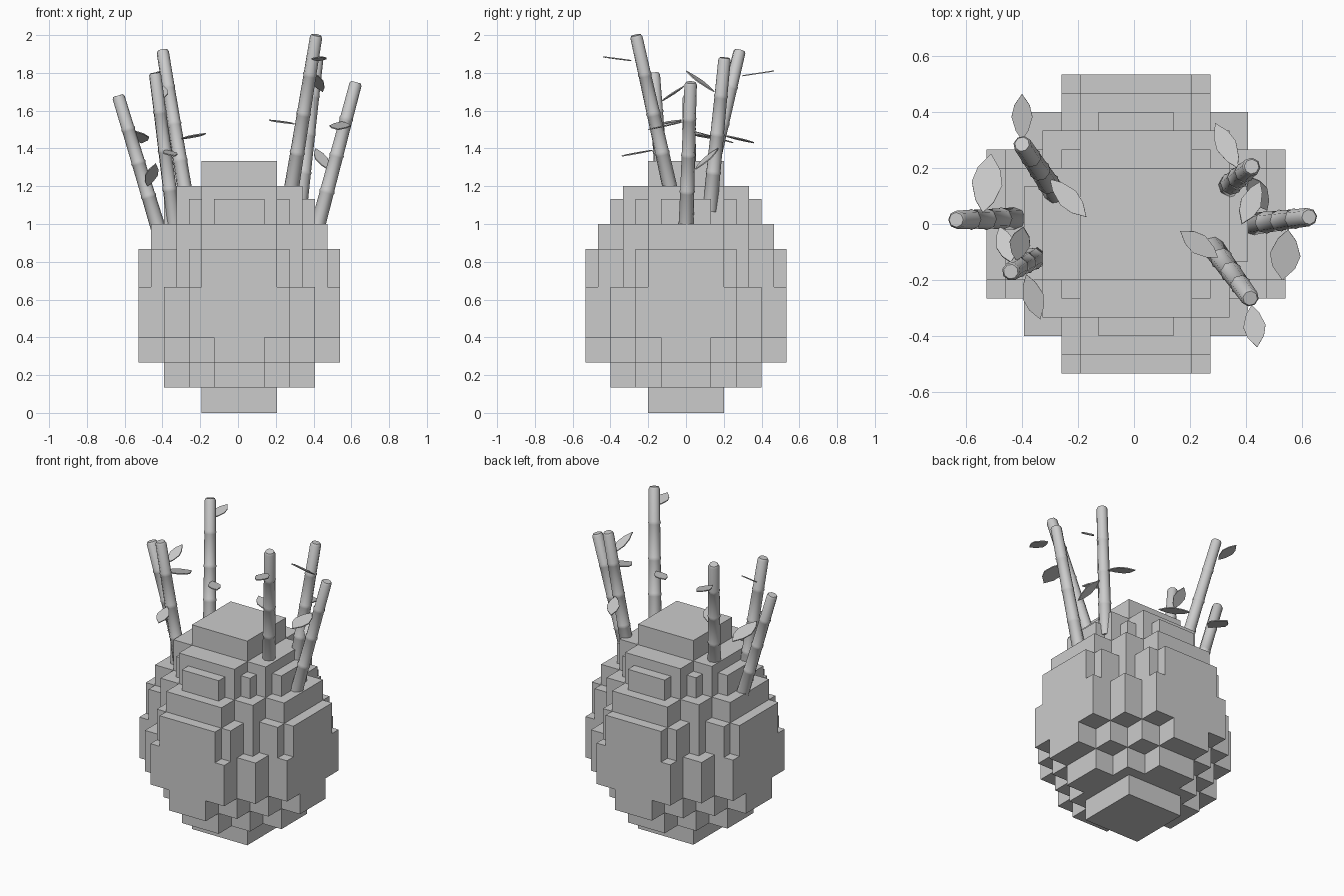
import bpy, bmesh, math
from mathutils import Vector

if "Cube" in bpy.data.objects:
    bpy.data.objects.remove(bpy.data.objects["Cube"])

U = 1 / 15          # block size
CX = 0.007          # egg centre in x

gray = bpy.data.materials.new("plain gray")
gray.diffuse_color = (0.6, 0.6, 0.6, 1)
gray.use_nodes = True
gray.node_tree.nodes["Principled BSDF"].inputs["Base Color"].default_value = gray.diffuse_color


def finish(bm, name):
    bmesh.ops.recalc_face_normals(bm, faces=bm.faces)
    me = bpy.data.meshes.new(name)
    bm.to_mesh(me)
    bm.free()
    me.materials.append(gray)
    ob = bpy.data.objects.new(name, me)
    bpy.context.collection.objects.link(ob)
    return ob


# --- Blocky egg: layers (z0, z1, half-size pairs used both ways round) ---
LAYERS = [
    (0, 2, [(3, 3)]),
    (2, 4, [(6, 2), (4, 4)]),
    (4, 6, [(8, 2), (6, 4)]),
    (6, 10, [(8, 4), (6, 6)]),
    (10, 13, [(8, 3), (7, 4), (5, 5)]),
    (13, 15, [(7, 3), (5, 5)]),
    (15, 17, [(6, 2), (5, 3), (4, 4)]),
    (17, 18, [(5, 3)]),
    (18, 20, [(3, 3)]),
]


def filled(i, j, k):
    a, b = abs(i + 0.5), abs(j + 0.5)
    for z0, z1, pairs in LAYERS:
        if z0 <= k < z1:
            return any((a < p and b < q) or (a < q and b < p) for p, q in pairs)
    return False


bm = bmesh.new()
for i in range(-8, 8):
    for j in range(-8, 8):
        for k in range(20):
            if not filled(i, j, k):
                continue
            for axis in range(3):
                for s in (0, 1):
                    n = [i, j, k]
                    n[axis] += 2 * s - 1
                    if filled(*n):
                        continue
                    quad = []
                    for u, v in ((0, 0), (1, 0), (1, 1), (0, 1)):
                        c = [i, j, k]
                        c[axis] += s
                        c[(axis + 1) % 3] += u
                        c[(axis + 2) % 3] += v
                        quad.append(bm.verts.new((c[0] * U + CX, c[1] * U, c[2] * U)))
                    bm.faces.new(quad if s else quad[::-1])
bmesh.ops.remove_doubles(bm, verts=bm.verts, dist=0.001)
bmesh.ops.dissolve_limit(bm, angle_limit=0.01, verts=bm.verts, edges=bm.edges)
finish(bm, "blocky_egg")


# --- Bamboo stalk: jointed tapering tube ---
def stalk(name, base, top, r0=0.04, r1=0.033, joints=4, sides=8):
    base, top = Vector(base), Vector(top)
    d = top - base
    rot = d.to_track_quat('Z', 'Y')
    rings = [(0.0, 1.0)]
    for n in range(1, joints):
        t = n / joints
        rings += [(t - 0.012, 0.98), (t, 1.08), (t + 0.012, 0.98)]
    rings += [(0.985, 1.0), (1.0, 0.8)]
    bm = bmesh.new()
    prev = None
    for t, f in rings:
        r = (r0 + (r1 - r0) * t) * f
        ring = [bm.verts.new(base + d * t + rot @ Vector((
            r * math.cos(2 * math.pi * a / sides),
            r * math.sin(2 * math.pi * a / sides), 0))) for a in range(sides)]
        if prev:
            for a in range(sides):
                b = (a + 1) % sides
                bm.faces.new((prev[a], prev[b], ring[b], ring[a]))
        else:
            bm.faces.new(ring[::-1])
        prev = ring
    bm.faces.new(prev)
    ob = finish(bm, name)
    bpy.context.view_layer.objects.active = ob
    ob.select_set(True)
    bpy.ops.object.shade_smooth_by_angle(angle=math.radians(50))
    ob.select_set(False)


# --- Leaf: thin pointed blade from base to tip ---
def leaf(name, base, tip, width):
    base, tip = Vector(base), Vector(tip)
    d = tip - base
    side = d.cross(Vector((0, 0, 1))).normalized()
    up = side.cross(d).normalized() * 0.003
    outline = [(0, 0), (0.2, 0.3), (0.5, 0.5), (0.75, 0.37), (1, 0),
               (0.75, -0.37), (0.5, -0.5), (0.2, -0.3)]
    bm = bmesh.new()
    lo, hi = [[bm.verts.new(base + d * t + side * w * width + up * s)
               for t, w in outline] for s in (-1, 1)]
    bm.faces.new(hi)
    bm.faces.new(lo[::-1])
    for a in range(8):
        b = (a + 1) % 8
        bm.faces.new((lo[a], lo[b], hi[b], hi[a]))
    finish(bm, name)


# Each stalk: base, top, then its leaves (base, tip, width)
STALKS = {
    "left_outer": ((-0.42, 0.02, 0.97), (-0.635, 0.015, 1.68), [
        ((-0.54, 0.04, 1.49), (-0.51, 0.25, 1.43), 0.11),
        ((-0.48, -0.01, 1.20), (-0.435, -0.14, 1.32), 0.07)]),
    "left_front": ((-0.335, -0.11, 0.98), (-0.44, -0.17, 1.80), [
        ((-0.385, -0.18, 1.39), (-0.335, -0.34, 1.36), 0.075),
        ((-0.42, -0.13, 1.65), (-0.395, -0.01, 1.73), 0.075)]),
    "left_back": ((-0.275, 0.10, 1.14), (-0.40, 0.285, 1.92), [
        ((-0.40, 0.30, 1.785), (-0.40, 0.465, 1.81), 0.075),
        ((-0.30, 0.16, 1.45), (-0.17, 0.025, 1.48), 0.075)]),
    "right_outer": ((0.42, 0.0, 0.98), (0.625, 0.025, 1.75), [
        ((0.55, -0.02, 1.54), (0.53, -0.20, 1.50), 0.11),
        ((0.475, 0.05, 1.29), (0.41, 0.17, 1.40), 0.075)]),
    "right_back": ((0.325, 0.125, 1.07), (0.42, 0.205, 1.88), [
        ((0.37, 0.20, 1.47), (0.29, 0.36, 1.43), 0.075),
        ((0.45, 0.15, 1.70), (0.385, 0.0, 1.81), 0.075)]),
    "right_front": ((0.28, -0.08, 1.17), (0.415, -0.265, 2.0), [
        ((0.42, -0.29, 1.865), (0.44, -0.44, 1.885), 0.08),
        ((0.30, -0.12, 1.53), (0.165, -0.025, 1.55), 0.075)]),
}
for name, (base, top, leaves) in STALKS.items():
    stalk("bamboo_" + name, base, top)
    for n, (b, t, w) in enumerate(leaves):
        leaf(f"leaf_{name}_{n + 1}", b, t, w)
